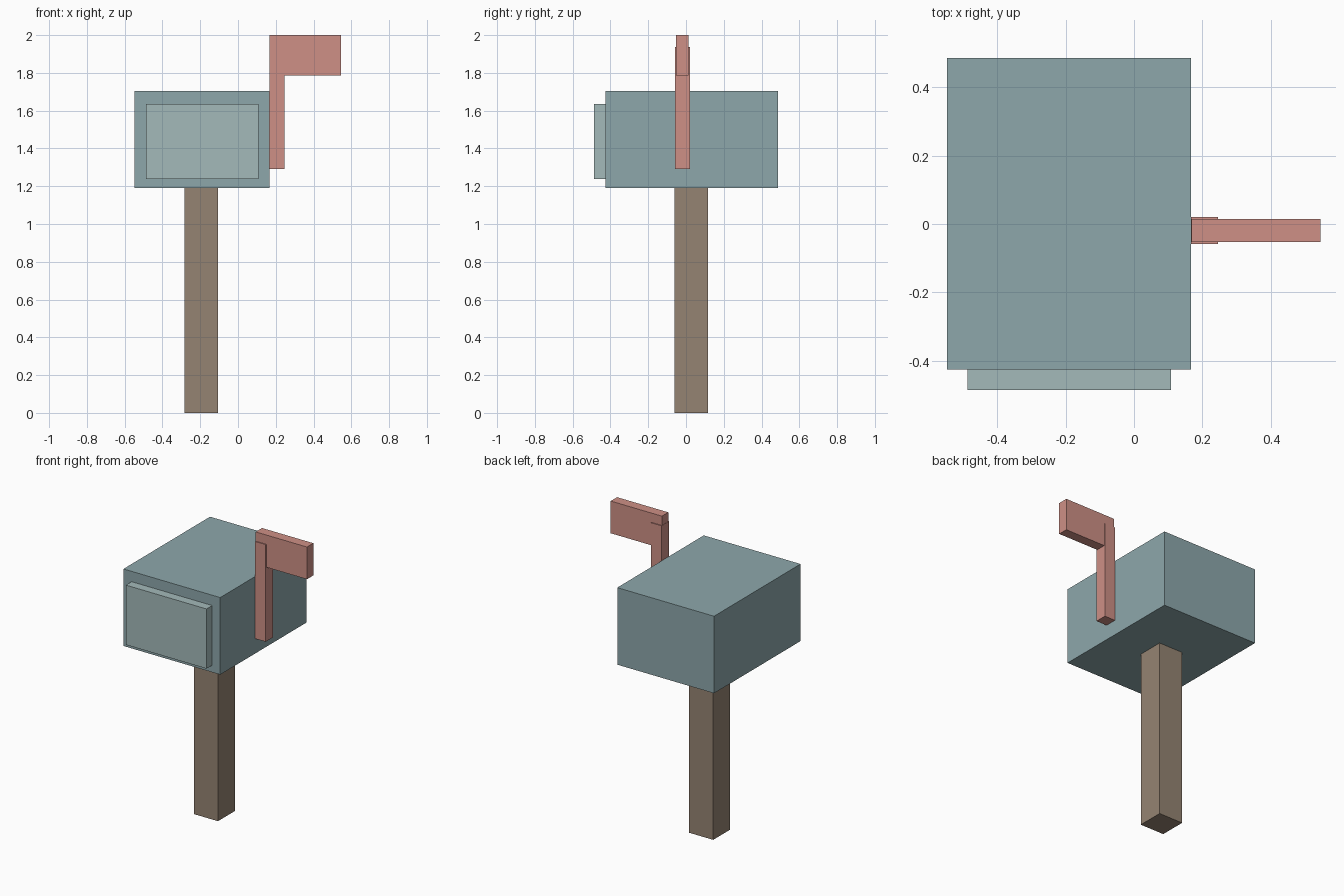
import bpy
import bmesh
from mathutils import Vector

if "Cube" in bpy.data.objects:
    bpy.data.objects.remove(bpy.data.objects["Cube"])


def material(name, rgb):
    mat = bpy.data.materials.new(name)
    mat.diffuse_color = (*rgb, 1.0)
    mat.use_nodes = True
    mat.node_tree.nodes["Principled BSDF"].inputs["Base Color"].default_value = mat.diffuse_color
    return mat


def box(name, lo, hi, mat):
    """Axis-aligned block between two opposite corners."""
    lo, hi = Vector(lo), Vector(hi)
    bm = bmesh.new()
    bmesh.ops.create_cube(bm, size=1.0)
    bmesh.ops.scale(bm, vec=hi - lo, verts=bm.verts)
    mesh = bpy.data.meshes.new(name)
    bm.to_mesh(mesh)
    bm.free()
    mesh.materials.append(mat)
    obj = bpy.data.objects.new(name, mesh)
    obj.location = (lo + hi) / 2
    bpy.context.collection.objects.link(obj)
    return obj


wood = material("wood", (0.30, 0.23, 0.17))
teal = material("painted_metal", (0.27, 0.39, 0.41))
pale = material("pale_metal", (0.37, 0.49, 0.49))
red = material("red_paint", (0.62, 0.28, 0.24))

# Post and mailbox body
box("post", (-0.282, -0.061, 0.0), (-0.105, 0.116, 1.19), wood)
box("mailbox_body", (-0.547, -0.426, 1.19), (0.167, 0.486, 1.704), teal)

# Raised door on the front
box("door", (-0.487, -0.486, 1.237), (0.108, -0.426, 1.635), pale)

# Signal flag on the right side: upright arm and the flag at its top
box("flag_arm", (0.167, -0.059, 1.29), (0.246, 0.02, 1.938), red)
box("flag", (0.168, -0.053, 1.785), (0.546, 0.014, 2.0), red)
